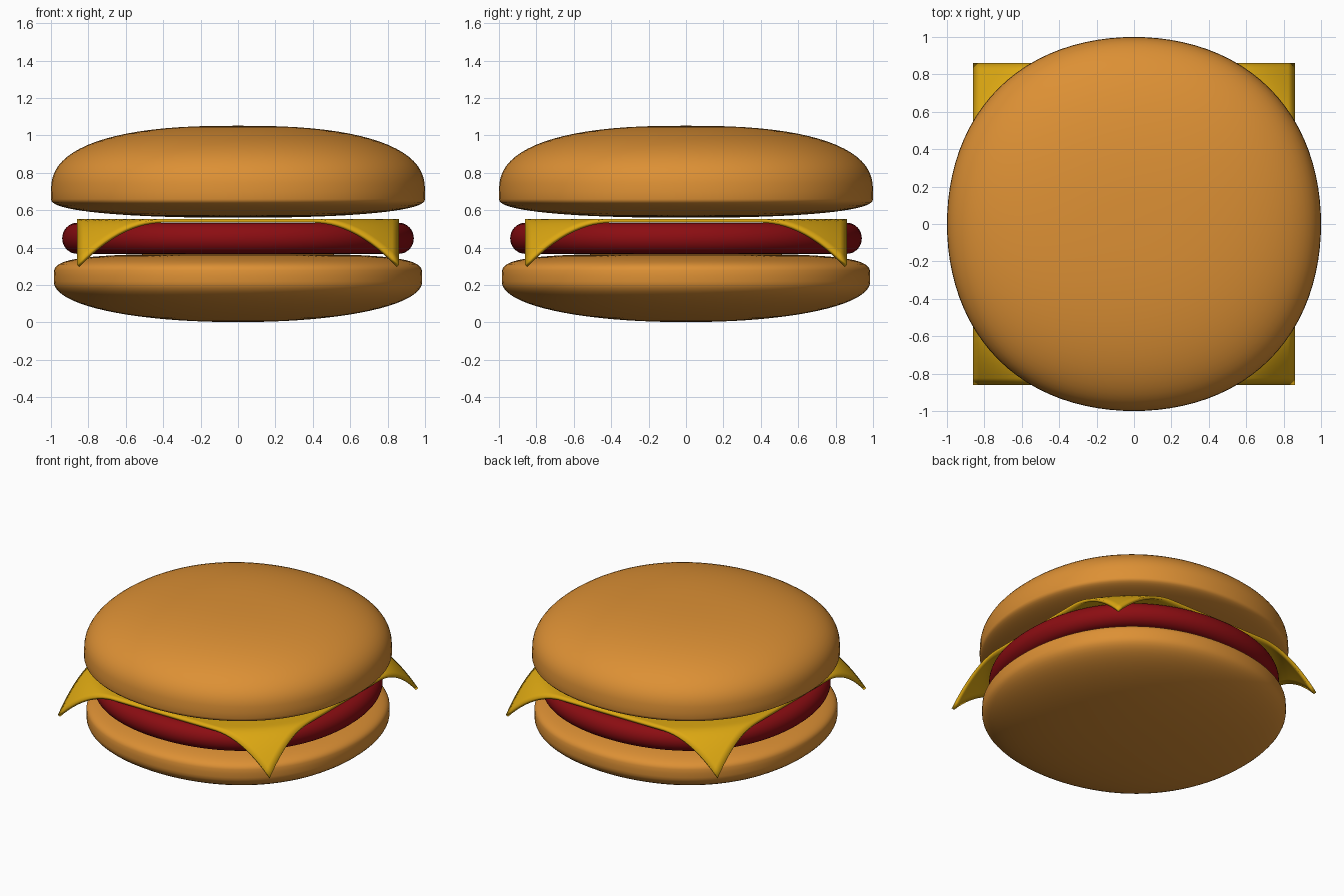
import bpy, bmesh, math

if "Cube" in bpy.data.objects:
    bpy.data.objects.remove(bpy.data.objects["Cube"])


def material(name, rgb):
    m = bpy.data.materials.new(name)
    m.diffuse_color = (*rgb, 1)
    m.use_nodes = True
    m.node_tree.nodes["Principled BSDF"].inputs["Base Color"].default_value = m.diffuse_color
    return m


BUN = material("bun", (0.72, 0.28, 0.035))
MEAT = material("meat", (0.26, 0.004, 0.006))
CHEESE = material("cheese", (0.72, 0.39, 0.006))


def finish(bm, name, mat):
    bmesh.ops.recalc_face_normals(bm, faces=bm.faces)
    me = bpy.data.meshes.new(name)
    bm.to_mesh(me)
    bm.free()
    me.materials.append(mat)
    me.shade_smooth()
    ob = bpy.data.objects.new(name, me)
    bpy.context.collection.objects.link(ob)
    return ob


def arc(radius, z, h, n, steps=20):
    """Superelliptic profile from the rim (r = radius, z) to the axis."""
    pts = []
    for i in range(steps + 1):
        a = i / steps * math.pi / 2
        pts.append((radius * math.cos(a) ** (2 / n) if i < steps else 0.0,
                    z + h * math.sin(a) ** (2 / n)))
    return pts


def lathe(name, profile, mat, segs=96, square=0.026):
    """Spin a profile (axis to axis) into a slightly squared round."""
    bm = bmesh.new()
    rings = []
    for r, z in profile:
        if r < 1e-6:
            rings.append([bm.verts.new((0, 0, z))] * segs)
            continue
        ring = []
        for k in range(segs):
            t = 2 * math.pi * k / segs
            q = r * (1 + square * (1 - math.cos(4 * t)) / 2)
            ring.append(bm.verts.new((q * math.cos(t), q * math.sin(t), z)))
        rings.append(ring)
    for a, b in zip(rings, rings[1:]):
        for k in range(segs):
            j = (k + 1) % segs
            quad = list(dict.fromkeys((a[k], a[j], b[j], b[k])))
            bm.faces.new(quad)
    return finish(bm, name, mat)


# Buns: shallow underside and domed upper side
lathe("bottom_bun", arc(0.985, 0.22, -0.218, 2.1)[::-1] + arc(0.985, 0.25, 0.118, 3.6), BUN)
lathe("top_bun", arc(1.0, 0.66, -0.10, 2.3)[::-1] + arc(1.0, 0.70, 0.352, 2.5), BUN)

# Patty: flat disc with a rounded rim
rim = [(0.86 + 0.08 * math.cos(a), 0.45 + 0.083 * math.sin(a))
       for a in (math.pi * (i / 16 - 0.5) for i in range(17))]
lathe("patty", [(0, 0.367)] + rim + [(0, 0.533)], MEAT)

# Cheese: square slice whose corners droop beyond the patty
bm = bmesh.new()
bmesh.ops.create_grid(bm, x_segments=48, y_segments=48, size=0.86)
for v in bm.verts:
    d = max(0.0, (v.co.xy.length - 0.95) / 0.266)
    v.co.z = 0.554 - 0.245 * d ** 1.6
cheese = finish(bm, "cheese_slice", CHEESE)
sol = cheese.modifiers.new("thickness", "SOLIDIFY")
sol.thickness = 0.02
sol.offset = -1

for ob in bpy.context.collection.objects:
    ob.select_set(True)
    bpy.context.view_layer.objects.active = ob
bpy.ops.object.shade_smooth_by_angle(angle=math.radians(40))
